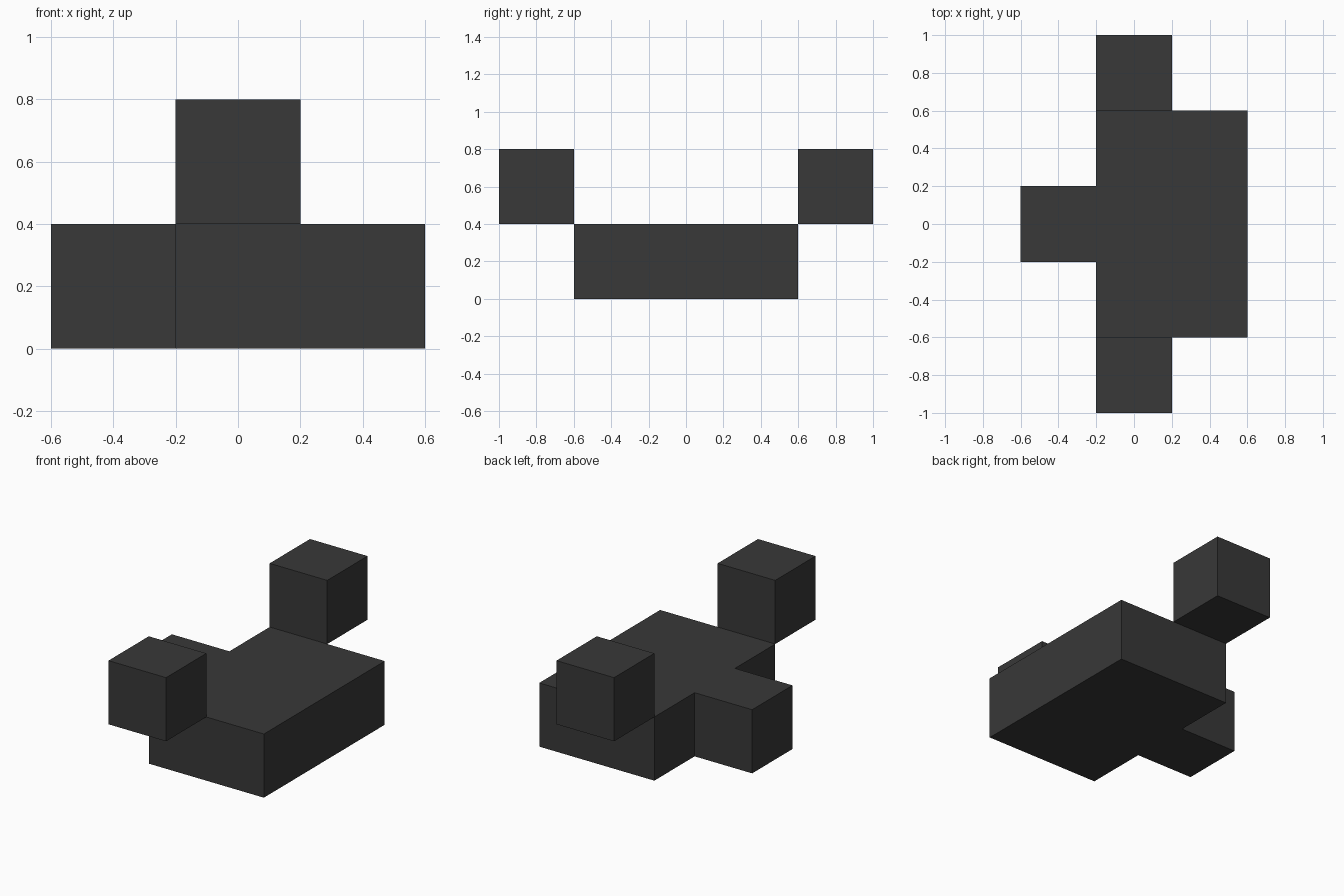
import bpy, bmesh
from mathutils import Vector

if "Cube" in bpy.data.objects:
    bpy.data.objects.remove(bpy.data.objects["Cube"])

mat = bpy.data.materials.new("charcoal")
mat.diffuse_color = (0.04, 0.04, 0.04, 1)
mat.use_nodes = True
mat.node_tree.nodes["Principled BSDF"].inputs["Base Color"].default_value = mat.diffuse_color


def prism(name, outline, z0, z1):
    """Extrude a counter-clockwise outline from z0 up to z1."""
    bm = bmesh.new()
    face = bm.faces.new([bm.verts.new((x, y, z0)) for x, y in outline])
    top = bmesh.ops.extrude_face_region(bm, geom=[face], use_keep_orig=True)
    verts = [g for g in top["geom"] if isinstance(g, bmesh.types.BMVert)]
    bmesh.ops.translate(bm, verts=verts, vec=Vector((0, 0, z1 - z0)))
    bmesh.ops.recalc_face_normals(bm, faces=bm.faces)
    mesh = bpy.data.meshes.new(name)
    bm.to_mesh(mesh)
    bm.free()
    mesh.materials.append(mat)
    obj = bpy.data.objects.new(name, mesh)
    bpy.context.collection.objects.link(obj)
    return obj


# Slab body with the square tab on its left side
prism("body_with_tab", [(-0.2, -0.6), (0.6, -0.6), (0.6, 0.6), (-0.2, 0.6),
                        (-0.2, 0.2), (-0.6, 0.2), (-0.6, -0.2), (-0.2, -0.2)], 0, 0.4)

# Raised cubes touching the front and back top edges
for name, y in (("front_cube", -0.8), ("back_cube", 0.8)):
    prism(name, [(-0.2, y - 0.2), (0.2, y - 0.2), (0.2, y + 0.2), (-0.2, y + 0.2)], 0.4, 0.8)
